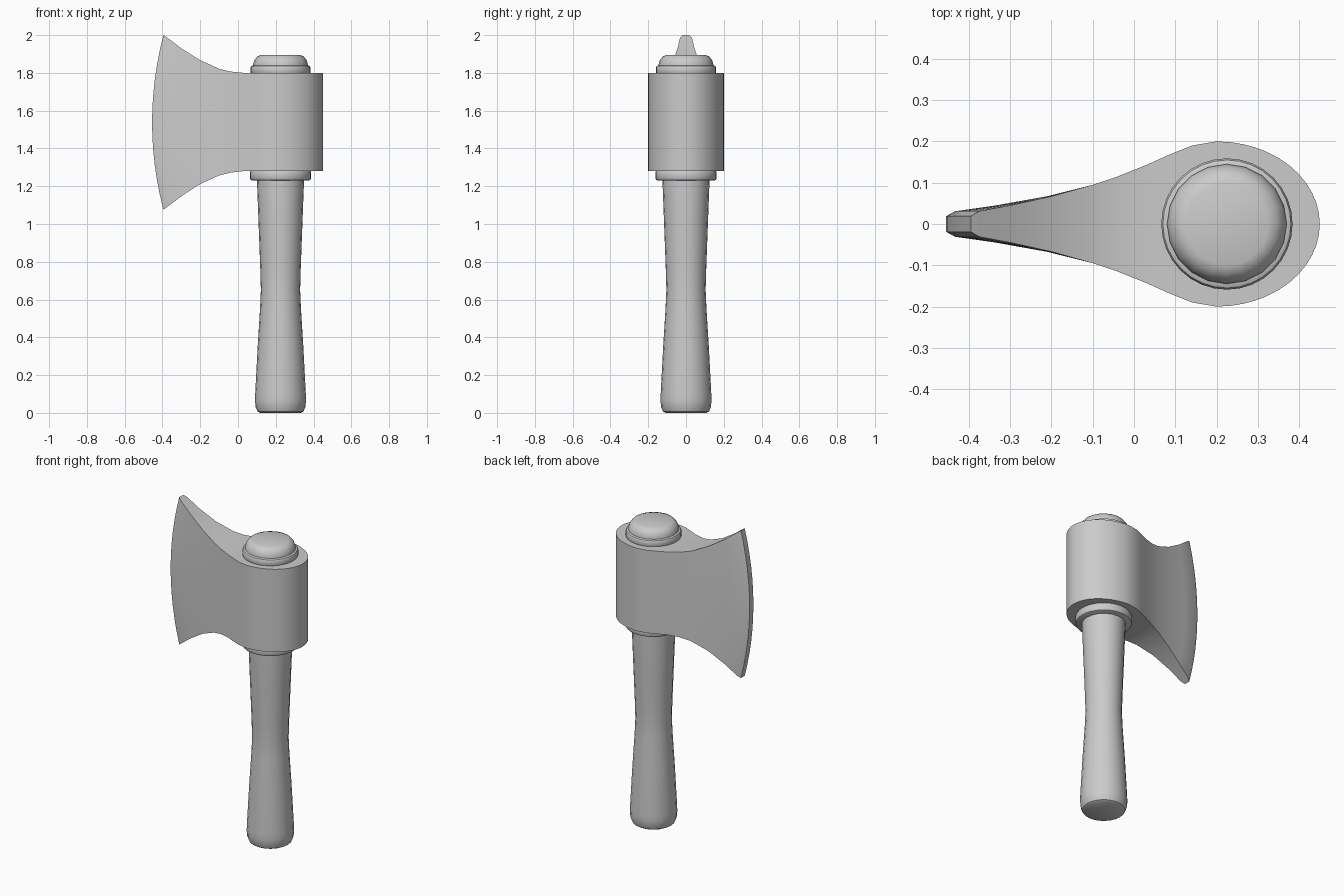
import bpy, bmesh, math

if "Cube" in bpy.data.objects:
    bpy.data.objects.remove(bpy.data.objects["Cube"])

AXIS_X = 0.225


def finish(name, bm, angle=35):
    bmesh.ops.remove_doubles(bm, verts=bm.verts, dist=1e-4)
    bmesh.ops.recalc_face_normals(bm, faces=bm.faces)
    mesh = bpy.data.meshes.new(name)
    bm.to_mesh(mesh)
    bm.free()
    ob = bpy.data.objects.new(name, mesh)
    bpy.context.collection.objects.link(ob)
    bpy.ops.object.select_all(action='DESELECT')
    ob.select_set(True)
    bpy.context.view_layer.objects.active = ob
    bpy.ops.object.shade_smooth_by_angle(angle=math.radians(angle))
    return ob


def lathe(name, profile, sides=20):
    """Solid of revolution about the handle axis from (radius, z) points."""
    bm = bmesh.new()
    rings = []
    for r, z in profile:
        rings.append([bm.verts.new((AXIS_X + r * math.cos(2 * math.pi * i / sides),
                                    r * math.sin(2 * math.pi * i / sides), z))
                      for i in range(sides)])
    for a, b in zip(rings, rings[1:]):
        for i in range(sides):
            j = (i + 1) % sides
            bm.faces.new((a[i], a[j], b[j], b[i]))
    bm.faces.new(rings[0][::-1])
    bm.faces.new(rings[-1])
    return finish(name, bm)


# Handle with a pinched grip and rounded butt
lathe("handle", [(0.108, 0), (0.122, 0.008), (0.132, 0.032), (0.135, 0.065),
                 (0.134, 0.10), (0.121, 0.35), (0.108, 0.56), (0.104, 0.65),
                 (0.107, 0.76), (0.116, 1.0), (0.125, 1.24), (0.125, 1.82)])


# Rounded collars below and above the head
def collar(name, z0, z1, r):
    b = 0.012
    lathe(name, [(r - b, z0), (r - b / 3, z0 + b / 3), (r, z0 + b),
                 (r, z1 - b), (r - b / 3, z1 - b / 3), (r - b, z1)], 32)


collar("lower_collar", 1.23, 1.285, 0.162)
collar("upper_collar", 1.79, 1.84, 0.159)

# Domed end cap
lathe("handle_cap", [(0.145, 1.82), (0.145, 1.846), (0.138, 1.868),
                     (0.122, 1.888), (0.100, 1.896)])

# Axe head: stations of (x, edge bulge, half thickness, top z, bottom z)
stations = [(-0.395, 0.060, 0.019, 2.0, 1.075), (-0.375, 0.058, 0.031, 1.987, 1.09),
            (-0.30, 0.035, 0.045, 1.93, 1.147), (-0.20, 0.012, 0.067, 1.867, 1.212),
            (-0.10, 0, 0.095, 1.822, 1.257), (-0.04, 0, 0.115, 1.807, 1.272),
            (0.03, 0, 0.143, 1.80, 1.28), (0.09, 0, 0.170, 1.80, 1.28),
            (0.14, 0, 0.190, 1.80, 1.28)]
for k in range(13):  # rounded poll around the handle eye
    t = math.radians(90 - 7.5 * k)
    stations.append((0.2 + 0.25 * math.cos(t), 0, 0.2 * math.sin(t), 1.80, 1.28))

ROWS = 12
bm = bmesh.new()
rings = []
for x, bulge, w, top, bot in stations:
    ring = []
    for side in (1, -1):
        for i in range(ROWS + 1):
            v = side * (2 * i / ROWS - 1)
            z = (top + bot) / 2 + v * (top - bot) / 2
            ring.append(bm.verts.new((x - bulge * (1 - v * v), side * w, z)))
    rings.append(ring)
n = len(rings[0])
for a, b in zip(rings, rings[1:]):
    for i in range(n):
        j = (i + 1) % n
        bm.faces.new((a[i], a[j], b[j], b[i]))
edge = rings[0]
for i in range(ROWS):  # blunt cutting edge
    bm.faces.new((edge[i], edge[i + 1], edge[n - 2 - i], edge[n - 1 - i]))
finish("axe_head", bm, 25)
